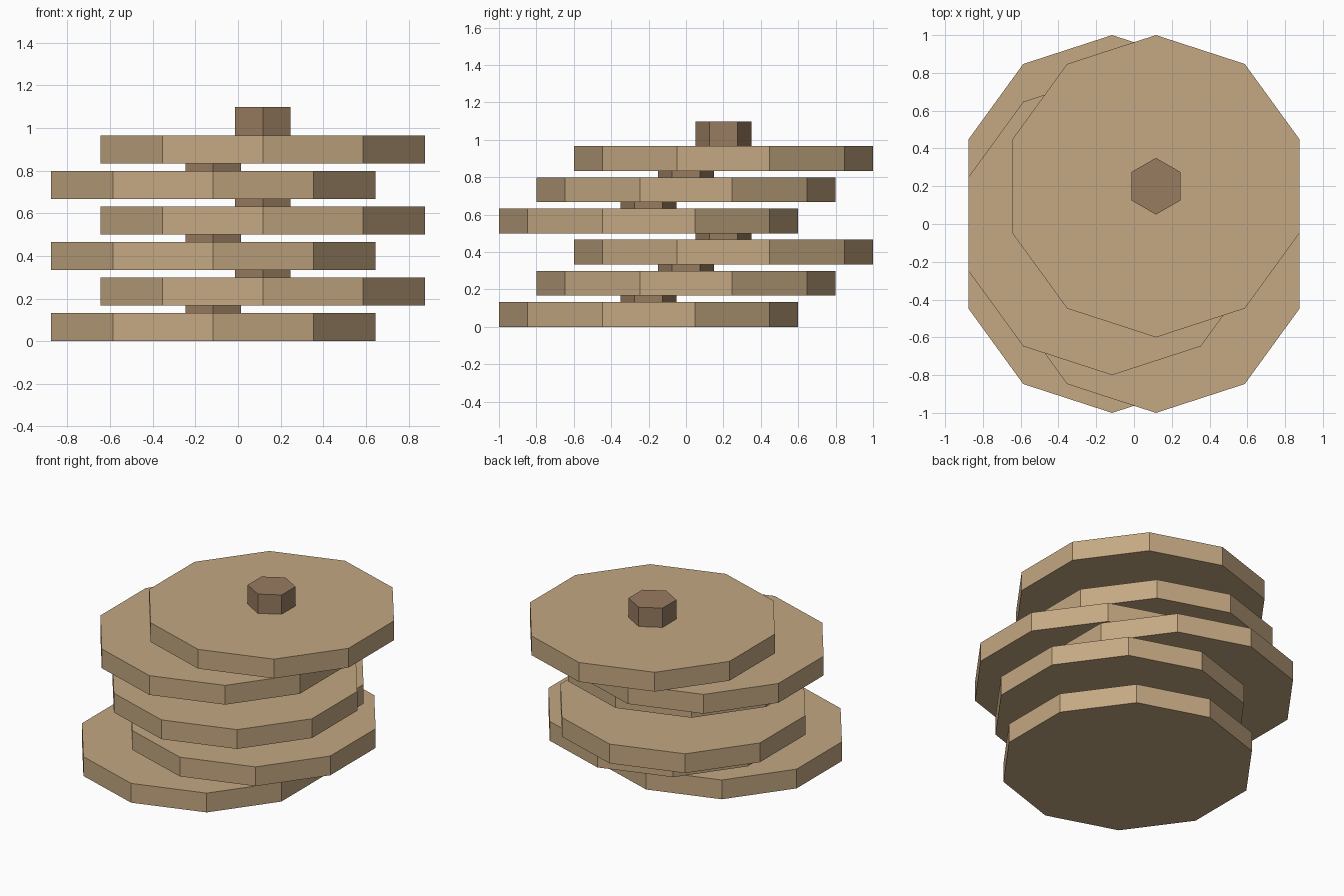
import bpy
import math

cube = bpy.data.objects.get("Cube")
if cube:
    bpy.data.objects.remove(cube, do_unlink=True)


def make_material(name, color):
    mat = bpy.data.materials.new(name)
    mat.use_nodes = True
    mat.diffuse_color = color
    mat.node_tree.nodes["Principled BSDF"].inputs["Base Color"].default_value = color
    return mat


def add_prism(name, sides, radius, center, bottom, top, mat):
    """Flat-sided upright prism with one corner pointing to +y."""
    bpy.ops.mesh.primitive_cylinder_add(
        vertices=sides, radius=radius, depth=top - bottom,
        location=(center[0], center[1], (bottom + top) / 2))
    obj = bpy.context.object
    obj.name = name
    obj.data.name = name
    obj.data.materials.append(mat)
    return obj


tan = make_material("tan", (0.552, 0.392, 0.223, 1))
brown = make_material("brown", (0.311, 0.200, 0.117, 1))

RADIUS = 0.8
THICKNESS = 0.133
STEP = 1 / 6
SIDE_SHIFT = 1 - RADIUS * math.cos(math.pi / 10) - 0.123
DEPTH_SHIFT = 0.2

# Staggered stack: each disc carries a hexagonal peg reaching into the next disc
for i in range(6):
    x = SIDE_SHIFT if i % 2 else -SIDE_SHIFT
    y = DEPTH_SHIFT * (i % 3 - 1)
    z = i * STEP
    add_prism(f"disc_{i + 1}", 10, RADIUS, (x, y), z, z + THICKNESS, tan)
    add_prism(f"peg_{i + 1}", 6, 0.15, (x, y), z + 0.02, z + 2 * THICKNESS, brown)
